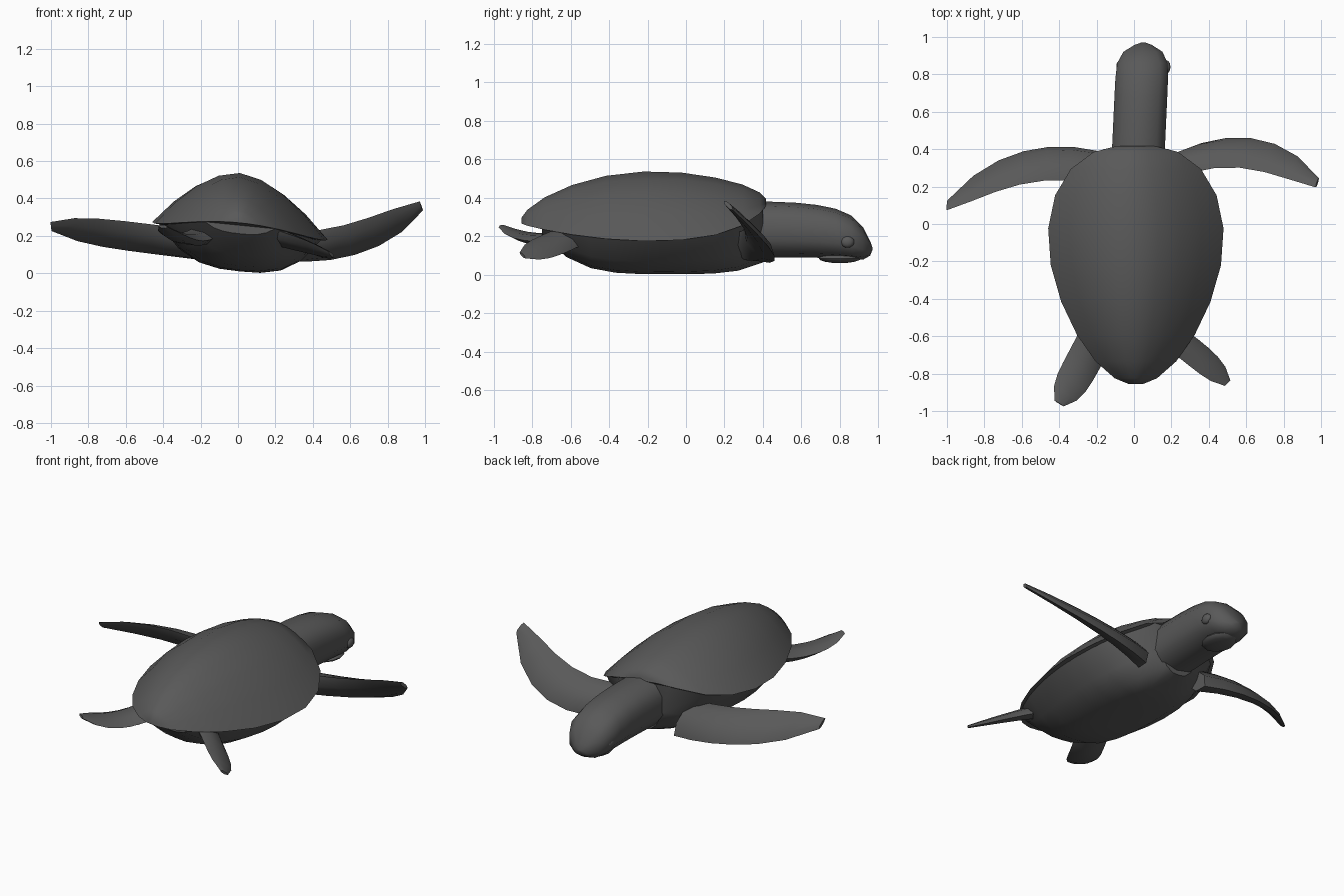
import bpy, bmesh, math
from mathutils import Vector

cube = bpy.data.objects.get("Cube")
if cube:
    bpy.data.objects.remove(cube, do_unlink=True)

SKIN_COLOUR = (0.1, 0.1, 0.1, 1)
skin = bpy.data.materials.new("dark grey skin")
skin.use_nodes = True
skin.diffuse_color = SKIN_COLOUR
skin.node_tree.nodes["Principled BSDF"].inputs["Base Color"].default_value = SKIN_COLOUR


def finish(name, bm):
    """Turn the bmesh into a shaded, coloured object."""
    bmesh.ops.recalc_face_normals(bm, faces=bm.faces)
    mesh = bpy.data.meshes.new(name)
    bm.to_mesh(mesh)
    bm.free()
    part = bpy.data.objects.new(name, mesh)
    bpy.context.collection.objects.link(part)
    mesh.materials.append(skin)
    bpy.ops.object.select_all(action="DESELECT")
    part.select_set(True)
    bpy.context.view_layer.objects.active = part
    bpy.ops.object.shade_smooth_by_angle(angle=math.radians(45))


def loft(name, rings):
    """Skin a list of equal-length rings and cap both ends."""
    bm = bmesh.new()
    rows = [[bm.verts.new(point) for point in ring] for ring in rings]
    for row, following in zip(rows, rows[1:]):
        for i in range(len(row)):
            bm.faces.new((row[i - 1], row[i], following[i], following[i - 1]))
    bm.faces.new(rows[0])
    bm.faces.new(rows[-1])
    finish(name, bm)


def steps(start, end, count):
    return [start + (end - start) * i / count for i in range(count + 1)]


# Shell outline shared by the dome and the belly, egg-shaped from tail to neck
SHELL_TAIL, SHELL_LENGTH = -0.86, 1.28


def along(y):
    return (y - SHELL_TAIL) / SHELL_LENGTH


def half_width(y):
    return 0.47 * math.sin(math.pi * along(y) ** 1.45) ** 0.35


def rim_height(y):
    t = along(y)
    return 0.27 - 0.05 * math.sin(math.pi * t) + 0.1 * t ** 10


def ridge_height(y):
    t = along(y)
    return 0.28 + 0.25 * math.sin(math.pi * t) ** 0.6 + 0.1 * t ** 4


def belly_height(y):
    return 0.01 + (y + 0.08) ** 4


def shell_ring(y, width_scale, middle, power):
    """Section that runs from rim to rim through a middle height, leaning to the left."""
    ring = []
    for u in steps(-1, 1, 8):
        x = u * half_width(y) * width_scale
        z = middle + (rim_height(y) - middle) * abs(u) ** power
        ring.append((x + 0.01, y, z - 0.1 * x))
    return ring


# Domed upper shell, with closer sections towards both ends
dome_sections = [SHELL_TAIL + SHELL_LENGTH * (0.5 - 0.497 * math.cos(a))
                 for a in steps(0, math.pi, 10)]
loft("upper_shell", [shell_ring(y, 1, ridge_height(y), 1.8) for y in dome_sections])

# Flattened belly
loft("belly", [shell_ring(y, 0.93, belly_height(y), 3) for y in steps(-0.75, 0.4, 9)])


# Neck and head, tapering to a beak
def head_ring(s):
    width = 0.012 + 0.135 * (1 - s ** 16)
    top = 0.38 - 0.1 * s ** 3 - 0.14 * s ** 12
    bottom = 0.09 - 0.02 * s ** 4 + 0.06 * s ** 40
    ring = []
    for i in range(10):
        angle = math.tau * i / 10
        u, v = [math.copysign(abs(c) ** 0.8, c) for c in (math.sin(angle), math.cos(angle))]
        ring.append((0.02 + 0.03 * s + u * width, 0.32 + 0.65 * s,
                     (top + bottom) / 2 + v * (top - bottom) / 2))
    return ring


loft("neck_and_head", [head_ring(math.sin(a)) for a in steps(0, math.pi / 2, 8)])


def ellipsoid(name, centre, radii):
    bm = bmesh.new()
    bmesh.ops.create_uvsphere(bm, u_segments=12, v_segments=8, radius=1)
    bmesh.ops.scale(bm, vec=radii, verts=bm.verts)
    bmesh.ops.translate(bm, vec=centre, verts=bm.verts)
    finish(name, bm)


# Lower jaw and eyes
ellipsoid("lower_jaw", (0.05, 0.8, 0.085), (0.09, 0.11, 0.025))
for label, side in (("left_eye", 1), ("right_eye", -1)):
    ellipsoid(label, (0.05 + 0.125 * side, 0.84, 0.17), (0.02, 0.035, 0.03))


def flipper(name, root, bend, tip, chord, thickness):
    """Blade swept along a bent path; chord points from the centre to the leading edge."""
    root, bend, tip, chord = map(Vector, (root, bend, tip, chord))
    across = chord.cross(tip - root).normalized()
    rings = []
    for t in steps(0, 1, 6):
        centre = root.lerp(bend, t).lerp(bend.lerp(tip, t), t)
        edge = chord * (1 - 0.7 * t ** 6)
        bulge = across * thickness * (1 - 0.8 * t) / 2
        rings.append([centre + edge, centre + edge / 2 + bulge, centre - edge / 2 + bulge,
                      centre - edge, centre - edge / 2 - bulge, centre + edge / 2 - bulge])
    loft(name, rings)


# Front flippers, swept with the leading edge low
flipper("left_front_flipper", (0.2, 0.3, 0.15), (0.6, 0.5, 0.1), (0.98, 0.22, 0.36),
        (0.03, 0.08, -0.08), 0.1)
flipper("right_front_flipper", (-0.2, 0.3, 0.15), (-0.6, 0.4, 0.2), (-1, 0.1, 0.25),
        (0.01, 0.09, -0.08), 0.1)

# Rear flippers, one twisted downwards and one nearly level
flipper("left_rear_flipper", (0.2, -0.6, 0.2), (0.35, -0.7, 0.15), (0.5, -0.85, 0.1),
        (0.05, 0.05, -0.05), 0.07)
flipper("right_rear_flipper", (-0.2, -0.6, 0.2), (-0.3, -0.8, 0.15), (-0.4, -0.96, 0.25),
        (-0.08, 0.05, 0.01), 0.08)
